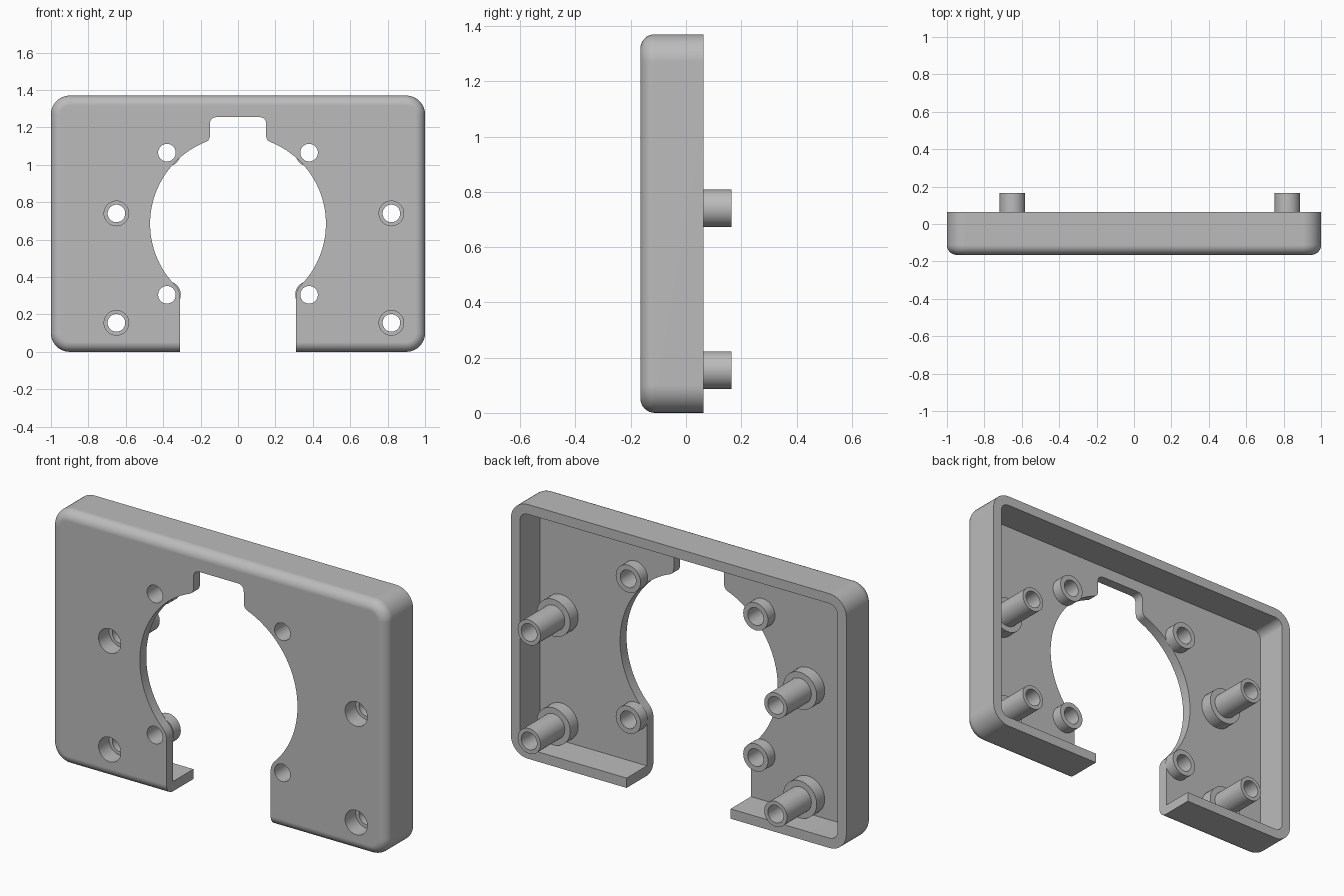
import bpy, bmesh
from math import sin, cos, pi, radians

cube = bpy.data.objects.get("Cube")
if cube:
    bpy.data.objects.remove(cube, do_unlink=True)

# Main dimensions
FRONT, RIM, TIP = -0.165, 0.063, 0.165
HEIGHT, WALL = 1.37, 0.053
FLOOR = FRONT + 0.055
MID = HEIGHT / 2
CORNER, EDGE = 0.1, 0.052
HOLE, BORE = 0.047, 0.066
SCREWS = [(x, MID + dz) for x in (-0.38, 0.38) for dz in (-0.38, 0.38)]
POSTS = [(x, z) for x in (-0.65, 0.82) for z in (0.155, 0.74)]

grey = bpy.data.materials.new("plain grey")
grey.use_nodes = True
grey.diffuse_color = (0.5, 0.5, 0.5, 1)
grey.node_tree.nodes["Principled BSDF"].inputs["Base Color"].default_value = grey.diffuse_color


def finish(name, bm):
    bmesh.ops.recalc_face_normals(bm, faces=bm.faces)
    mesh = bpy.data.meshes.new(name)
    bm.to_mesh(mesh)
    bm.free()
    mesh.materials.append(grey)
    obj = bpy.data.objects.new(name, mesh)
    bpy.context.collection.objects.link(obj)
    return obj


def smooth(obj):
    bpy.ops.object.select_all(action='DESELECT')
    obj.select_set(True)
    bpy.context.view_layer.objects.active = obj
    bpy.ops.object.shade_smooth_by_angle(angle=radians(30))
    mod = obj.modifiers.new("even normals", 'WEIGHTED_NORMAL')
    mod.keep_sharp = True


def bridge(bm, rings, loop=False):
    """Skin matching rings; cap the ends unless the rings close up."""
    rings = [[bm.verts.new(p) for p in ring] for ring in rings]
    pairs = list(zip(rings, rings[1:]))
    if loop:
        pairs.append((rings[-1], rings[0]))
    else:
        bm.faces.new(rings[0])
        bm.faces.new(rings[-1])
    n = len(rings[0])
    for a, b in pairs:
        for i in range(n):
            j = (i + 1) % n
            bm.faces.new((a[i], a[j], b[j], b[i]))


def circle(x, z, r, y, n=40):
    return [(x + r * cos(2 * pi * i / n), y, z + r * sin(2 * pi * i / n)) for i in range(n)]


def rounded_rect(inset, y, steps=10):
    r = CORNER - inset
    pts = []
    for k, (sx, sz) in enumerate([(1, 1), (-1, 1), (-1, -1), (1, -1)]):
        for i in range(steps + 1):
            a = pi / 2 * (k + i / steps)
            pts.append((sx * (1 - CORNER) + r * cos(a), y,
                        MID + sz * (MID - CORNER) + r * sin(a)))
    return pts


def blend(a, c, b, n=6):
    """Rounded corner from a to b, pulled toward c."""
    return [tuple((1 - t) ** 2 * p + 2 * t * (1 - t) * q + t * t * s
                  for p, q, s in zip(a, c, b)) for t in (i / n for i in range(n + 1))]


def opening_outline():
    """Round opening with a slot below and a notch above."""
    r, slot, notch, top, f = 0.47, 0.31, 0.15, 1.255, 0.038
    arc = []
    for i in range(49):
        a = radians(-44 + 112.5 * i / 48)
        arc.append((r * cos(a), MID + r * sin(a)))
    half = [(slot, -0.2)]
    half += blend((slot, 0.295), (slot, 0.332), arc[0])
    half += arc[1:-1]
    half += blend(arc[-1], (notch, 1.13), (notch, 1.16))
    half += blend((notch, top - f), (notch, top), (notch - f, top))
    return half + [(-x, z) for x, z in reversed(half)]


# Hollow cover shell: cavity floor, rim, sides, rounded front edge
bm = bmesh.new()
rings = [rounded_rect(WALL, FLOOR), rounded_rect(WALL, RIM), rounded_rect(0, RIM)]
for i in range(9):
    a = pi / 2 * i / 8
    rings.append(rounded_rect(EDGE * (1 - cos(a)), FRONT + EDGE * (1 - sin(a))))
bridge(bm, rings)
shell = finish("cover_shell", bm)

# Cutter for the opening and all holes
bm = bmesh.new()
outline = opening_outline()
bridge(bm, [[(x, y, z) for x, z in outline] for y in (-0.3, 0.3)])
for spots, r in ((SCREWS, HOLE), (POSTS, BORE)):
    for x, z in spots:
        bridge(bm, [circle(x, z, r, y) for y in (-0.3, 0)])
cutter = finish("opening_cutter", bm)
cutter.hide_render = True

cut = shell.modifiers.new("openings", 'BOOLEAN')
cut.operation, cut.solver, cut.object = 'DIFFERENCE', 'EXACT', cutter
graph = bpy.context.evaluated_depsgraph_get()
shell.data = bpy.data.meshes.new_from_object(shell.evaluated_get(graph))
shell.modifiers.clear()
bpy.data.objects.remove(cutter, do_unlink=True)
smooth(shell)


def turned(name, x, z, profile):
    """Ring-shaped part turned about a front-to-back axis."""
    bm = bmesh.new()
    bridge(bm, [circle(x, z, r, y) for r, y in profile], loop=True)
    smooth(finish(name, bm))


# Short screw bosses around the opening
for i, (x, z) in enumerate(SCREWS):
    turned(f"screw_boss_{i + 1}", x, z,
           [(HOLE, FLOOR), (HOLE, -0.05), (0.074, -0.05), (0.074, FLOOR)])

# Long mounting posts with collars and recessed screw seats
for i, (x, z) in enumerate(POSTS):
    seat, collar = -0.075, -0.042
    turned(f"mounting_post_{i + 1}", x, z,
           [(BORE, FLOOR), (BORE, seat), (HOLE, seat), (HOLE, TIP),
            (0.068, TIP), (0.068, collar), (0.1, collar), (0.1, FLOOR)])
